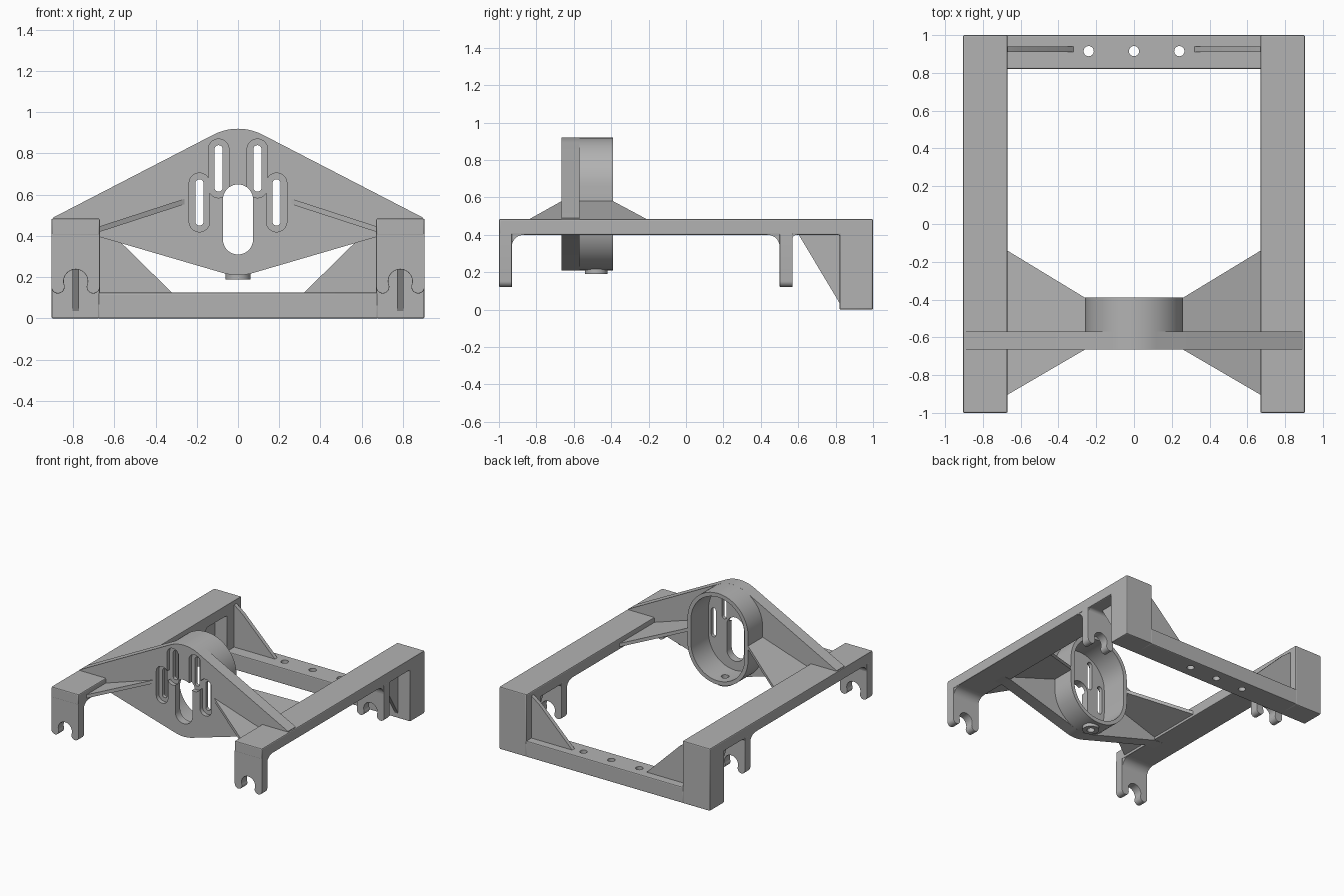
import bpy, bmesh
from math import sin, cos, pi, radians
from mathutils import Vector

cube = bpy.data.objects.get("Cube")
if cube:
    bpy.data.objects.remove(cube, do_unlink=True)

grey = bpy.data.materials.new("plain_grey")
grey.use_nodes = True
COLOUR = (0.45, 0.45, 0.45, 1)
grey.diffuse_color = COLOUR
grey.node_tree.nodes["Principled BSDF"].inputs["Base Color"].default_value = COLOUR


def prism(name, pts, axis, lo, hi):
    """Extrude a closed 2D outline along one axis."""
    place = {"x": lambda p, t: (t, p[0], p[1]),
             "y": lambda p, t: (p[0], t, p[1]),
             "z": lambda p, t: (p[0], p[1], t)}[axis]
    bm = bmesh.new()
    face = bm.faces.new([bm.verts.new(place(p, lo)) for p in pts])
    ext = bmesh.ops.extrude_face_region(bm, geom=[face])
    step = Vector(place((0, 0), hi - lo))
    bmesh.ops.translate(bm, vec=step,
                        verts=[v for v in ext["geom"] if isinstance(v, bmesh.types.BMVert)])
    bmesh.ops.recalc_face_normals(bm, faces=bm.faces[:])
    mesh = bpy.data.meshes.new(name)
    bm.to_mesh(mesh)
    bm.free()
    mesh.materials.append(grey)
    obj = bpy.data.objects.new(name, mesh)
    bpy.context.collection.objects.link(obj)
    return obj


def apply(obj, kind, **settings):
    mod = obj.modifiers.new(kind, kind)
    for key, value in settings.items():
        setattr(mod, key, value)
    bpy.context.view_layer.objects.active = obj
    bpy.ops.object.modifier_apply(modifier=mod.name)


def cut(obj, *cutters):
    for c in cutters:
        apply(obj, "BOOLEAN", operation="DIFFERENCE", solver="EXACT", object=c)


def finish(obj, bevel=0.0, mirror=False):
    if bevel:
        apply(obj, "BEVEL", width=bevel, segments=2, limit_method="ANGLE",
              angle_limit=radians(40))
    if mirror:
        apply(obj, "MIRROR")
    bpy.ops.object.select_all(action="DESELECT")
    obj.select_set(True)
    bpy.context.view_layer.objects.active = obj
    bpy.ops.object.shade_smooth_by_angle(angle=radians(20))


def arc(cx, cy, r, a0, a1, n=24):
    return [(cx + r * cos(radians(a0 + (a1 - a0) * i / n)),
             cy + r * sin(radians(a0 + (a1 - a0) * i / n))) for i in range(n + 1)]


def stadium(cx, z0, z1, r):
    return arc(cx, z1 - r, r, 0, 180) + arc(cx, z0 + r, r, 180, 360)


def box(x0, x1, y0, y1):
    return [(x0, y0), (x1, y0), (x1, y1), (x0, y1)]


IN, OUT, MID = 0.67, 0.905, 0.787
UNDER, TOP = 0.40, 0.485

# Side rails with rear posts
rails = prism("side_rails", [(-1, UNDER), (0.82, UNDER), (0.82, 0), (1, 0), (1, TOP), (-1, TOP)],
              "x", IN, OUT)
finish(rails, 0.008, True)

# Rear crossbar with three bolt holes
bar = prism("rear_crossbar", box(-0.68, 0.68, 0.82, 1), "z", 0, 0.125)
apply(bar, "BEVEL", width=0.008, segments=2)
holes = [prism("hole_cutter", arc(x, 0.915, 0.027, 0, 345, 23), "z", -0.1, 0.3)
         for x in (-0.24, 0, 0.24)]
cut(bar, *holes)
finish(bar)

# Ribs bracing the posts
finish(prism("post_side_ribs", [(0.60, 0.405), (0.83, 0.405), (0.83, 0.02)],
             "x", MID - 0.015, MID + 0.015), 0, True)
finish(prism("crossbar_ribs", [(0.68, 0.11), (0.32, 0.11), (0.32, 0.125), (0.6, 0.40),
                               (0.68, 0.46)], "y", 0.91, 0.94), 0, True)

# Hooked legs: an open round notch between two rounded tips
tip, tip_z = 0.032, 0.153
hook = [(IN, 0.41)]
hook += arc(IN + tip, tip_z, tip, 180, 360, 12)
hook += arc(MID, 0.18, 0.058, 205, -25)
hook += arc(OUT - tip, tip_z, tip, 180, 360, 12)
hook += [(OUT, 0.41)]
for name, y, back_r in (("front", -1, 0), ("middle", 0.5, 0.02)):
    y += 0.001
    finish(prism(name + "_hook_legs", hook, "y", y, y + 0.068), 0.006, True)

# Fillets where the legs meet the rails
def fillet(name, y, r, side):
    pts = [(y, UNDER + 0.005)]
    pts += [(y + side * (r - r * cos(radians(a))), UNDER - r + r * sin(radians(a)))
            for a in range(0, 91, 9)]
    pts += [(y + side * r, UNDER + 0.005)]
    finish(prism(name, pts, "x", IN + 0.004, OUT - 0.004), 0, True)


fillet("front_leg_fillets", -0.932, 0.065, 1)
fillet("middle_leg_front_fillets", 0.501, 0.065, -1)
fillet("middle_leg_rear_fillets", 0.568, 0.025, 1)

# Diamond front plate with a rounded top and bottom
R, Z0, Z1 = 0.26, 0.21, 0.92
half = arc(0, Z0 + R, R, -90, -73.6, 6) + [(IN, 0.395), (OUT - 0.01, UNDER + 0.01),
                                           (OUT - 0.01, TOP + 0.005)]
half += arc(0, Z1 - R, R, 63, 90, 8)
outline = half + [(-x, z) for x, z in reversed(half[1:-1])]
plate = prism("front_plate", outline, "y", -0.665, -0.57)

# Oval barrel behind the plate
barrel = prism("rear_barrel", stadium(0, Z0, Z1, R), "y", -0.572, -0.39)
pocket = prism("pocket_cutter", stadium(0, Z0 + 0.03, Z1 - 0.03, R - 0.03), "y", -0.605, -0.3)
screw = prism("screw_cutter", arc(0, -0.48, 0.028, 0, 345, 23), "z", 0.1, 0.3)
cut(barrel, pocket, screw)

# Slots with wider front recesses, and the central opening
slots = [prism("opening_cutter", stadium(0, 0.31, 0.65, 0.073), "y", -0.8, -0.5)]
for s in (-1, 1):
    for x, low, high in ((0.094, 0.585, 0.87), (0.187, 0.42, 0.705)):
        slots.append(prism("recess_cutter", stadium(s * x, low, high, 0.05), "y", -0.8, -0.633))
        slots.append(prism("slot_cutter", stadium(s * x, low + 0.03, high - 0.03, 0.02),
                           "y", -0.8, -0.5))
cut(plate, pocket, *slots)
finish(plate)
finish(barrel)

# Screw boss under the barrel
boss = prism("screw_boss", arc(0, -0.48, 0.06, 0, 350, 35), "z", 0.19, 0.225)
cut(boss, screw)
finish(boss)

# Sloping webs joining the barrel to the rails
web = prism("sloping_webs", [(0.68, -0.91), (0.68, -0.135), (0.26, -0.39), (0.24, -0.39),
                             (0.24, -0.665), (0.26, -0.665)], "z", 0.42, 0.447)
for v in web.data.vertices:
    v.co.z += (IN - v.co.x) * 0.325
finish(web, 0, True)

# Remove the cutters
for c in holes + slots + [pocket, screw]:
    bpy.data.objects.remove(c, do_unlink=True)
